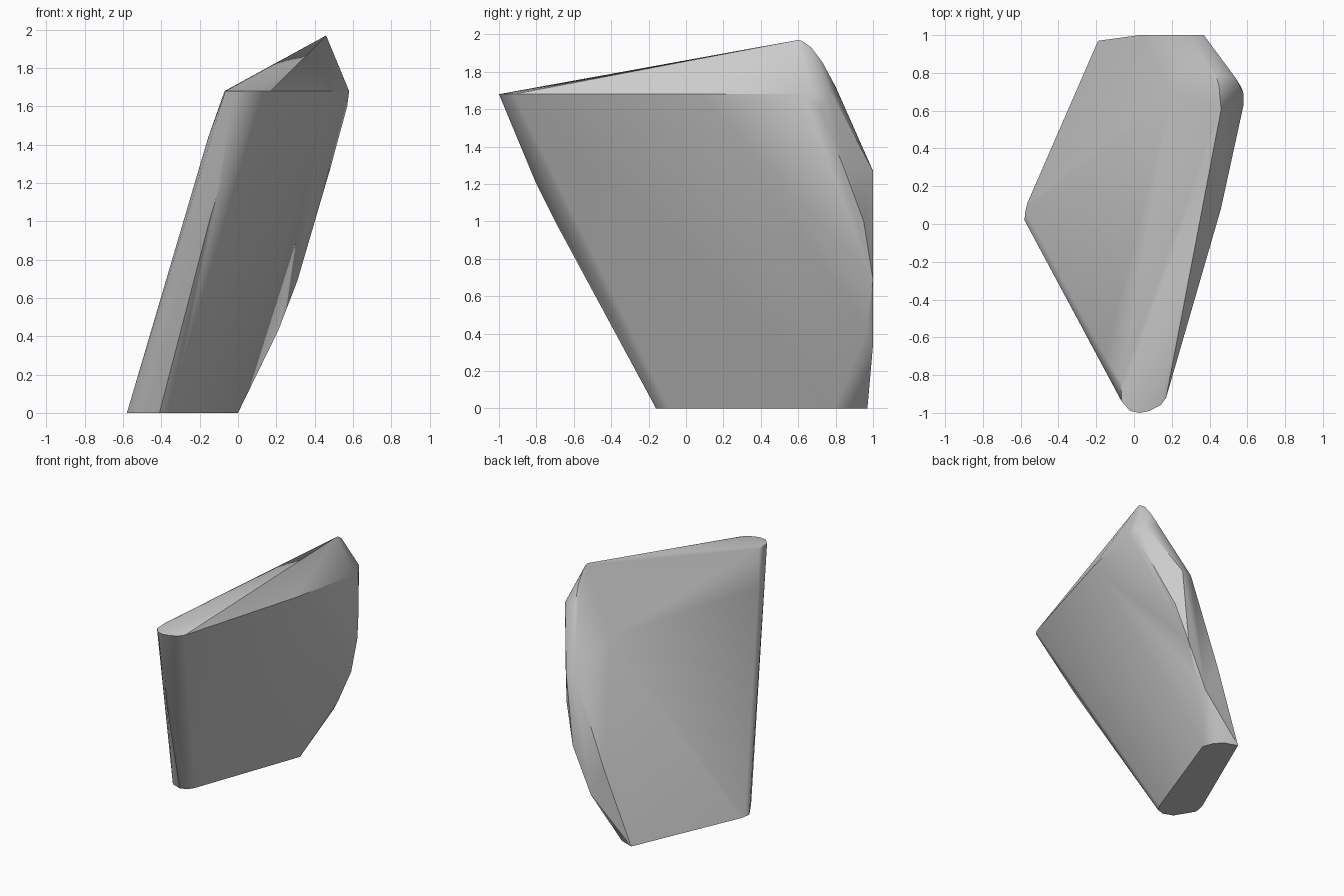
import bpy, bmesh, math

if "Cube" in bpy.data.objects:
    bpy.data.objects.remove(bpy.data.objects["Cube"])

# Outline of the flat foot (x, y) at z = 0
foot = [(-.58, .02), (-.575, .07), (-.565, .11), (-.19, .97), (-.08, .93), (-.03, .87), (0, .79),
        (-.32, -.09), (-.35, -.14), (-.41, -.16), (-.49, -.13)]

# Rounded front lip (x, y) at the height of the shoulder
lip = [(-.07, -.83), (-.065, -.94), (-.02, -.99), (.03, -1), (.08, -.99), (.14, -.96), (.17, -.92), (.18, -.84)]

SHOULDER = 1.68
points = [(x, y, 0) for x, y in foot] + [(x, y, SHOULDER) for x, y in lip]

# Right shoulder edge
points += [(.46, .08, SHOULDER), (.58, .63, SHOULDER), (.58, .69, SHOULDER), (.54, .77, 1.70)]
# Peak and the rounded crest falling behind it
points += [(.46, .60, 1.97), (.46, .62, 1.965), (.455, .67, 1.93), (.45, .73, 1.85), (.43, .80, 1.72)]
# Left face vertex and flat back face
points += [(.20, .69, 1.47), (.29, 1, 1.26), (.37, 1, 1.27), (.03, 1, .57), (.15, 1, .34), (.31, 1, .69)]
# Curved lower right edge
points += [(.57, .72, 1.60), (.48, .85, 1.27), (.40, .95, 1.0), (.21, .97, .43)]
# Slight belly along the front edge
points += [(-.15, -.70, 1.0), (-.09, -.80, 1.2), (-.155, -.70, 1.44)]

bm = bmesh.new()
for p in points:
    bm.verts.new(p)
hull = bmesh.ops.convex_hull(bm, input=bm.verts[:])
loose = [v for v in bm.verts if not v.link_faces]
bmesh.ops.delete(bm, geom=loose, context='VERTS')
bmesh.ops.recalc_face_normals(bm, faces=bm.faces[:])

mesh = bpy.data.meshes.new("leaning_stone")
bm.to_mesh(mesh)
bm.free()
stone = bpy.data.objects.new("leaning_stone", mesh)
bpy.context.collection.objects.link(stone)
bpy.context.view_layer.objects.active = stone
stone.select_set(True)
bpy.ops.object.shade_smooth_by_angle(angle=math.radians(30))
